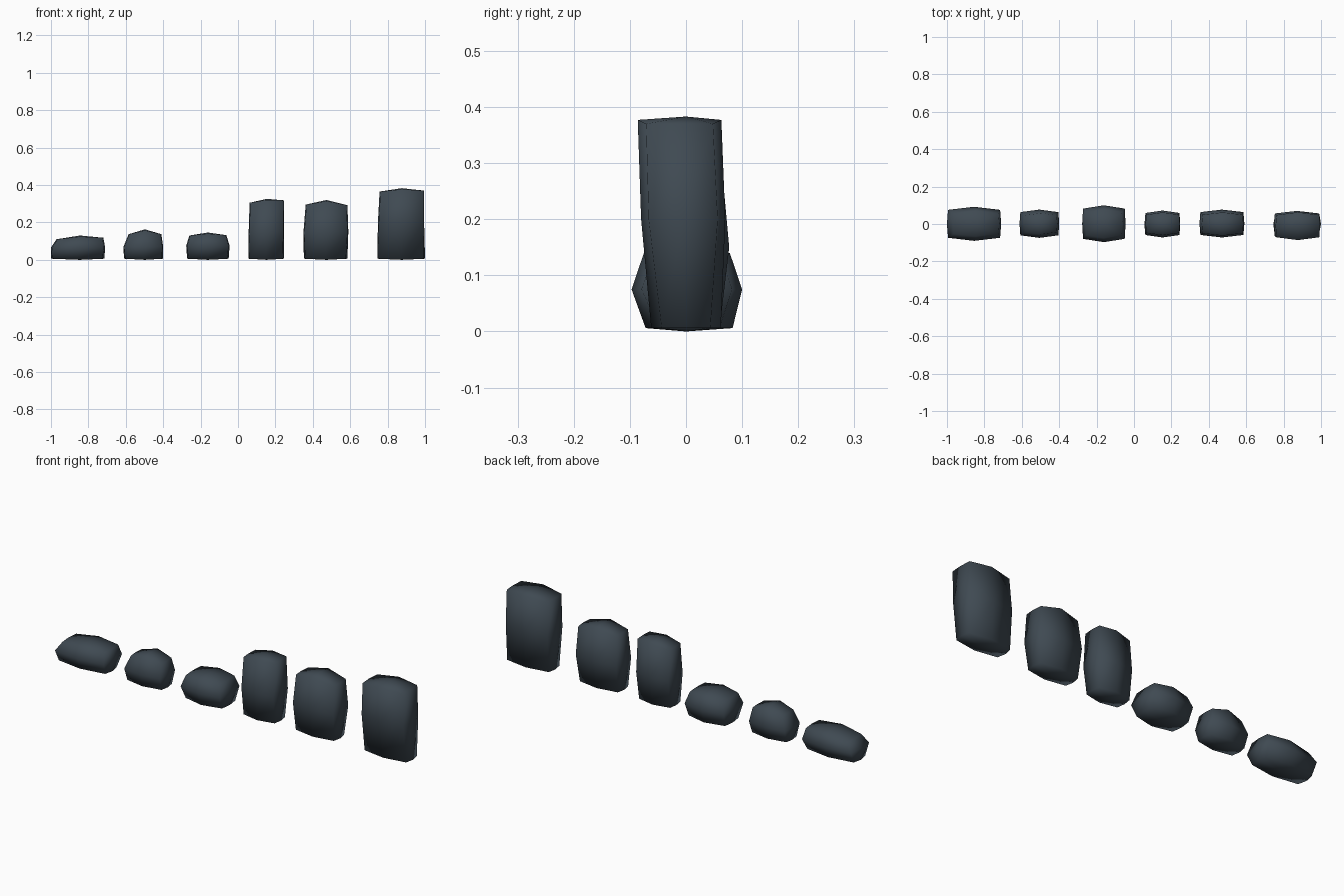
import bpy

if "Cube" in bpy.data.objects:
    bpy.data.objects.remove(bpy.data.objects["Cube"])

slate = bpy.data.materials.new("dark_slate")
slate.diffuse_color = (0.05, 0.068, 0.085, 1)
slate.use_nodes = True
slate.node_tree.nodes["Principled BSDF"].inputs["Base Color"].default_value = slate.diffuse_color

# Each stone: bottom, middle and top ring as (x0, x1, y0, y1),
# then z of middle, top left, top right and peak
STONES = {
    "low_stone_wide": ((-1.0, -.715, -.068, .065), (-1.0, -.71, -.09, .092),
                       (-.97, -.72, -.066, .07), (.065, .11, .118, .13)),
    "low_stone_peaked": ((-.61, -.4, -.06, .06), (-.612, -.4, -.074, .077),
                         (-.585, -.41, -.055, .058), (.07, .137, .137, .163)),
    "low_stone_deep": ((-.272, -.05, -.072, .083), (-.277, -.045, -.097, .1),
                       (-.26, -.062, -.075, .078), (.075, .13, .132, .146)),
    "tall_stone_narrow": ((.055, .245, -.06, .06), (.057, .247, -.072, .072),
                          (.062, .245, -.06, .062), (.15, .305, .318, .326)),
    "tall_stone_middle": ((.352, .585, -.06, .06), (.35, .59, -.072, .077),
                          (.362, .585, -.062, .062), (.15, .295, .292, .32)),
    "tall_stone_end": ((.745, 1.0, -.062, .062), (.748, .995, -.08, .07),
                       (.757, .995, -.086, .063), (.2, .365, .37, .383)),
}


def ring(box, z_left, z_right, cut_x, cut_y):
    """Eight points around a box with its corners pulled inward."""
    x0, x1, y0, y1 = box
    cx, cy = (x0 + x1) / 2, (y0 + y1) / 2
    pts = []
    for sx, sy in ((-1, -1), (0, -1), (1, -1), (1, 0), (1, 1), (0, 1), (-1, 1), (-1, 0)):
        kx, ky = (cut_x, cut_y) if sx and sy else (1, 1)
        x = cx + sx * (x1 - x0) / 2 * kx
        y = cy + (y1 if sy > 0 else y0 if sy < 0 else cy) * ky - cy * ky
        z = {-1: z_left, 0: (z_left + z_right) / 2, 1: z_right}[sx]
        pts.append((x, y, z))
    return pts


def stone(name, bottom, middle, top, heights):
    zm, zl, zr, peak = heights
    verts = (ring(bottom, .006, .006, .93, .7) + ring(middle, zm, zm, .96, .82)
             + ring(top, zl, zr, .96, .8))
    cx = (top[0] + top[1]) / 2
    verts += [(cx, 0, 0), (cx, 0, peak)]
    faces = []
    for i in range(8):
        j = (i + 1) % 8
        for k in (0, 8):
            faces.append((k + i, k + j, k + 8 + j, k + 8 + i))
    # bottom and top caps: four quads meeting in the middle
    for i in range(1, 8, 2):
        a, b, c = i, (i + 1) % 8, (i + 2) % 8
        faces.append((24, c, b, a))
        faces.append((25, 16 + a, 16 + b, 16 + c))
    mesh = bpy.data.meshes.new(name)
    mesh.from_pydata(verts, [], faces)
    # raise the middle of the front and back top edges toward the peak
    for i in (17, 21):
        mesh.vertices[i].co.z = peak - .006
    mesh.materials.append(slate)
    mesh.shade_smooth()
    obj = bpy.data.objects.new(name, mesh)
    bpy.context.collection.objects.link(obj)


for name, spec in STONES.items():
    stone(name, *spec)
